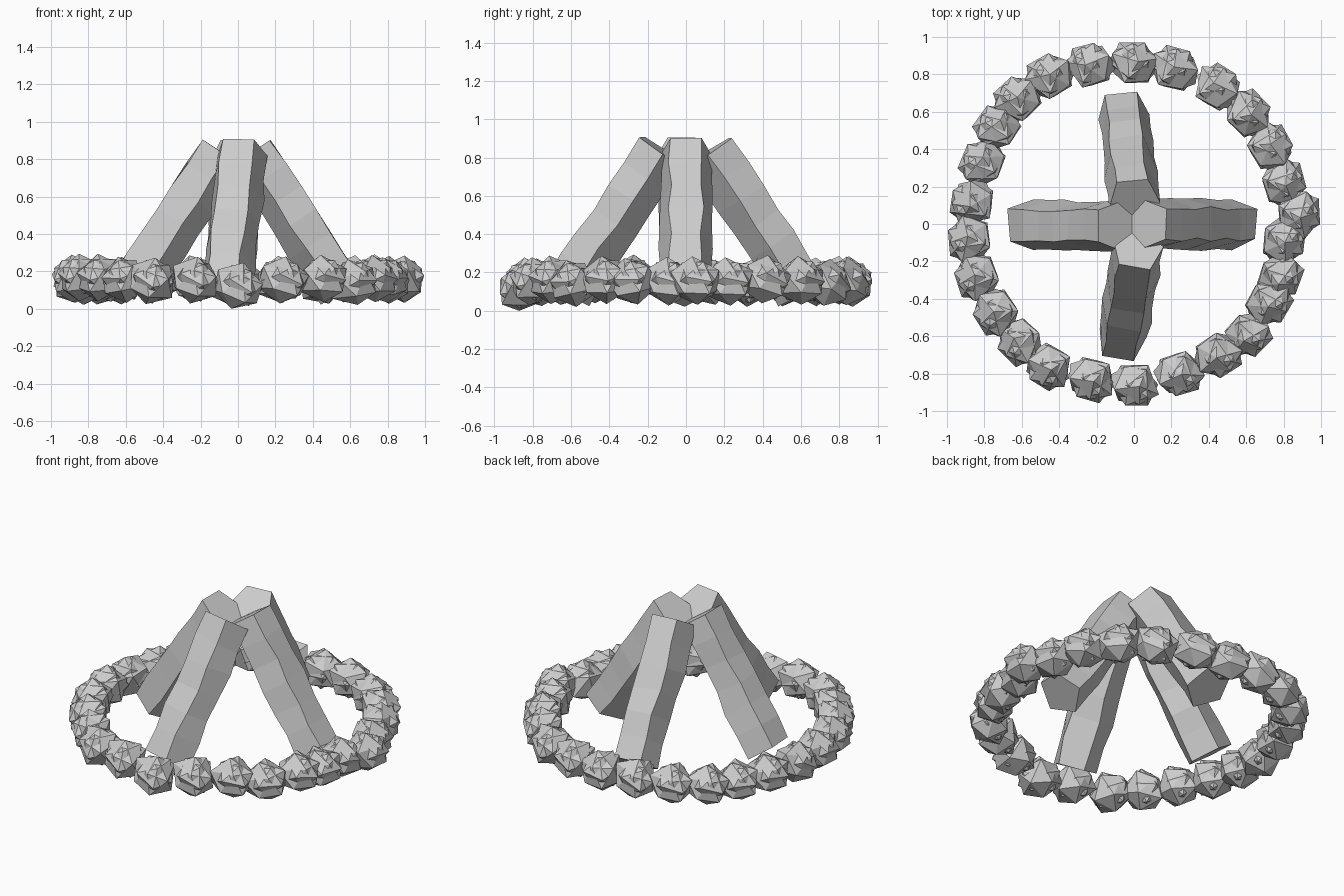
import bpy, bmesh, math, random
from mathutils import Vector, Matrix

if "Cube" in bpy.data.objects:
    bpy.data.objects.remove(bpy.data.objects["Cube"])

random.seed(11)


def finish(bm, name):
    bmesh.ops.recalc_face_normals(bm, faces=bm.faces)
    mesh = bpy.data.meshes.new(name)
    bm.to_mesh(mesh)
    bm.free()
    obj = bpy.data.objects.new(name, mesh)
    bpy.context.collection.objects.link(obj)
    return obj


def jitter(amount):
    return Vector([random.uniform(-amount, amount) for _ in range(3)])


# Five-sided, slightly wobbly log with a flat side facing up and outward
def make_log(name, top, bottom, radius=0.143, rings=7):
    top, bottom = Vector(top), Vector(bottom)
    axis = (bottom - top).normalized()
    side = axis.cross(Vector((0, 0, 1))).normalized()
    up = side.cross(axis).normalized()
    bm = bmesh.new()
    loops = []
    for i in range(rings):
        centre = top.lerp(bottom, i / (rings - 1))
        wobble = 0.01 if i else 0.004
        loop = []
        for k in range(5):
            a = math.radians(54 + 72 * k)
            p = centre + radius * (side * math.cos(a) + up * math.sin(a))
            loop.append(bm.verts.new(p + jitter(wobble)))
        loops.append(loop)
    for a, b in zip(loops, loops[1:]):
        for k in range(5):
            n = (k + 1) % 5
            bm.faces.new((a[k], a[n], b[n], b[k]))
    bm.faces.new(loops[0])
    bm.faces.new(loops[-1])
    return finish(bm, name)


make_log("log_front", (0.02, -0.135, 0.84), (-0.065, -0.62, 0.105))
make_log("log_back", (0.0, 0.135, 0.84), (-0.06, 0.61, 0.105))
make_log("log_left", (-0.095, -0.01, 0.84), (-0.575, -0.01, 0.105))
make_log("log_right", (0.075, 0.0, 0.84), (0.555, 0.0, 0.105))

# Angular rock shape: two interlocking jagged twenty-sided lumps
rock = bmesh.new()
for radius, turn in ((0.132, 0.0), (0.122, 0.6)):
    spin = Matrix.Rotation(turn, 4, 'Z') @ Matrix.Rotation(turn, 4, 'Y')
    lump = bmesh.ops.create_icosphere(rock, subdivisions=1, radius=radius,
                                      matrix=spin)
    for v in lump["verts"]:
        v.co += jitter(0.015)
rock_mesh = bpy.data.meshes.new("stone_shape")
rock.to_mesh(rock_mesh)
rock.free()

# Ring of stones around the fire
spots = [(0, .86), (.22, .83), (.45, .73), (.61, .59), (.73, .41), (.80, .22),
         (.855, .05), (.80, -.09), (.78, -.28), (.72, -.42), (.61, -.59),
         (.45, -.70), (.24, -.80), (0, -.86), (-.23, -.83), (-.46, -.76),
         (-.61, -.63), (-.74, -.47), (-.84, -.28), (-.87, -.08),
         (-.865, .12), (-.81, .33), (-.73, .52), (-.62, .67), (-.45, .79),
         (-.23, .85)]
for i, (x, y) in enumerate(spots):
    bm = bmesh.new()
    bm.from_mesh(rock_mesh)
    turn = Matrix.Rotation(math.atan2(y, x), 4, 'Z')
    tilt = Matrix.Rotation(random.uniform(-0.3, 0.3), 4, 'X')
    place = Matrix.Translation((x, y, 0.155))
    bmesh.ops.transform(bm, matrix=place @ turn @ tilt, verts=bm.verts)
    # set on the ground, and keep the ring inside its footprint
    low = min(v.co.z for v in bm.verts)
    target = 0.0 if i == 13 else random.uniform(0.02, 0.04)
    far_x = max(abs(v.co.x) for v in bm.verts)
    far_y = max(abs(v.co.y) for v in bm.verts)
    dx = 0.995 - far_x if far_x > 0.995 or i in (6, 19) else 0.0
    dy = min(0.0, 0.972 - far_y)
    for v in bm.verts:
        v.co += Vector((math.copysign(1, x) * dx, math.copysign(1, y) * dy,
                        target - low))
    finish(bm, f"ring_stone_{i + 1:02d}")
bpy.data.meshes.remove(rock_mesh)
